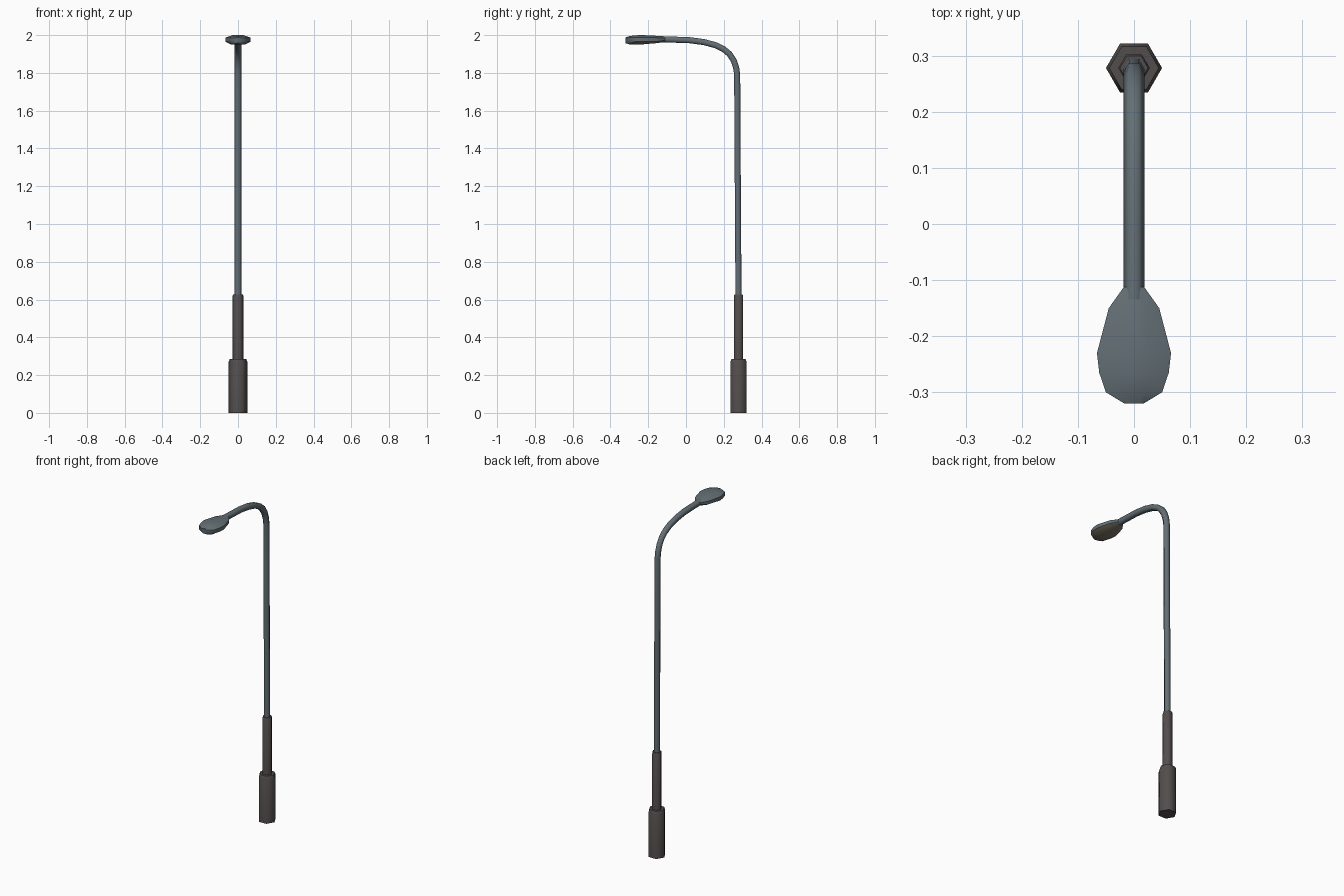
import bpy, bmesh, math
from mathutils import Vector

if "Cube" in bpy.data.objects:
    bpy.data.objects.remove(bpy.data.objects["Cube"])

PY = 0.278  # pole axis position in y


def mat(name, rgb):
    m = bpy.data.materials.new(name)
    m.diffuse_color = (*rgb, 1)
    m.use_nodes = True
    m.node_tree.nodes["Principled BSDF"].inputs["Base Color"].default_value = m.diffuse_color
    return m


POLE = mat("blue_grey_metal", (0.125, 0.158, 0.176))
BASE = mat("dark_brown_grey", (0.088, 0.076, 0.075))
LENS = mat("dull_lamp_glass", (0.20, 0.165, 0.125))


def loft(name, rings, mats, angle=65):
    """Skin a list of equal-length rings and cap both ends."""
    bm = bmesh.new()
    loops = [[bm.verts.new(p) for p in r] for r in rings]
    n = len(loops[0])
    for a, b in zip(loops, loops[1:]):
        for i in range(n):
            j = (i + 1) % n
            bm.faces.new((a[i], a[j], b[j], b[i]))
    bm.faces.new(loops[0][::-1])
    bm.faces.new(loops[-1])
    bmesh.ops.recalc_face_normals(bm, faces=bm.faces)
    me = bpy.data.meshes.new(name)
    bm.to_mesh(me)
    bm.free()
    ob = bpy.data.objects.new(name, me)
    bpy.context.collection.objects.link(ob)
    for m in mats:
        me.materials.append(m)
    bpy.ops.object.select_all(action='DESELECT')
    ob.select_set(True)
    bpy.context.view_layer.objects.active = ob
    bpy.ops.object.shade_smooth_by_angle(angle=math.radians(angle))
    return ob


def hexring(center, r, tangent):
    """Six-sided ring across a path lying in the YZ plane, corners on +-x."""
    t = Vector(tangent).normalized()
    side = Vector((0, t.z, -t.y))
    return [Vector(center) + Vector((1, 0, 0)) * r * math.cos(k * math.pi / 3)
            + side * r * math.sin(k * math.pi / 3) for k in range(6)]


def column(name, profile, m):
    return loft(name, [hexring((0, PY, z), r, (0, 0, 1)) for r, z in profile], [m])


# Base and sleeve
column("base", [(0.05, 0), (0.05, 0.268), (0.044, 0.284), (0.027, 0.284)], BASE)
column("sleeve", [(0.028, 0.27), (0.028, 0.62), (0.025, 0.627), (0.018, 0.627)], BASE)

# Pole with curved arm (y, z)
path = [(PY, 0.60), (0.272, 1.55), (0.271, 1.79), (0.265, 1.83), (0.252, 1.867),
        (0.230, 1.900), (0.200, 1.925), (0.155, 1.947), (0.095, 1.963),
        (0.02, 1.973), (-0.12, 1.978), (-0.14, 1.978)]
rings = []
for i, (y, z) in enumerate(path):
    a, b = path[max(i - 1, 0)], path[min(i + 1, len(path) - 1)]
    rings.append(hexring((0, y, z), 0.0185, (0, b[0] - a[0], b[1] - a[1])))
loft("pole_arm", rings, [POLE])

# Lamp head: cross sections along y (y, half width, top z, upper rim, lower rim, bottom z)
sections = [(-0.112, 0.018, 1.991, 1.984, 1.972, 1.965),
            (-0.150, 0.045, 1.996, 1.986, 1.967, 1.958),
            (-0.230, 0.066, 2.000, 1.987, 1.965, 1.951),
            (-0.265, 0.062, 1.999, 1.987, 1.965, 1.950),
            (-0.300, 0.050, 1.995, 1.986, 1.964, 1.951),
            (-0.320, 0.017, 1.988, 1.984, 1.964, 1.957)]
rings = [[(x * w, y, z) for x, z in ((-1, lo), (-1, up), (-0.4, t), (0.4, t),
                                     (1, up), (1, lo), (0.6, b), (-0.6, b))]
         for y, w, t, up, lo, b in sections]
head = loft("lamp_head", rings, [POLE, LENS], 40)
# Glass underside
for f in head.data.polygons:
    if f.normal.z < -0.8:
        f.material_index = 1
